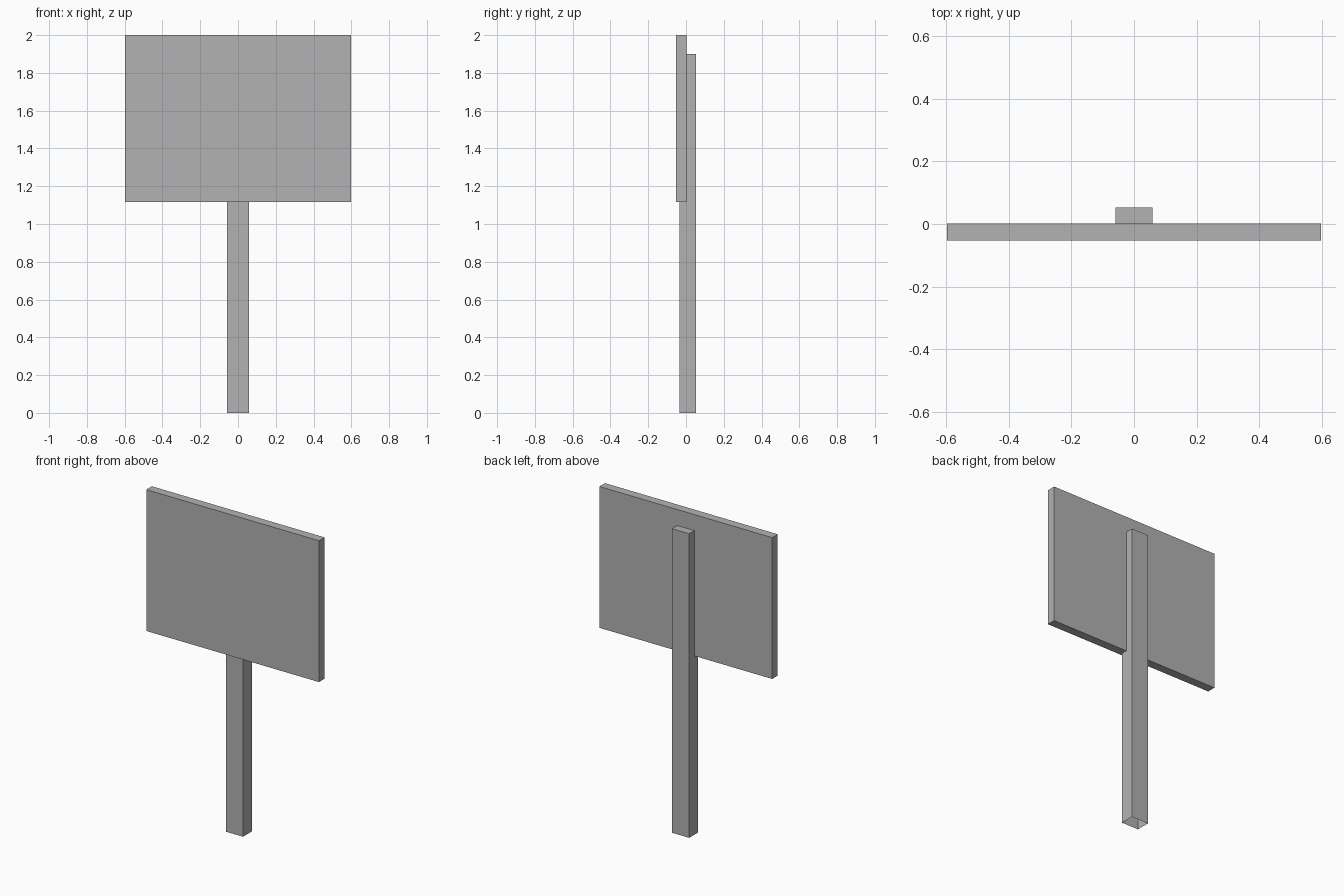
import bpy
import bmesh
from mathutils import Vector

default = bpy.data.objects.get("Cube")
if default:
    bpy.data.objects.remove(default, do_unlink=True)

# Single plain grey
grey = bpy.data.materials.new("plain_grey")
grey.use_nodes = True
colour = (0.448, 0.448, 0.448, 1.0)
grey.diffuse_color = colour
grey.node_tree.nodes["Principled BSDF"].inputs["Base Color"].default_value = colour


def box(name, low, high, open_bottom=False):
    """Flat-shaded box between two corners, optionally without its underside."""
    low, high = Vector(low), Vector(high)
    bm = bmesh.new()
    bmesh.ops.create_cube(bm, size=1)
    bmesh.ops.scale(bm, vec=high - low, verts=bm.verts)
    bmesh.ops.translate(bm, vec=(low + high) / 2, verts=bm.verts)
    if open_bottom:
        bm.normal_update()
        under = [f for f in bm.faces if f.normal.z < -0.5]
        bmesh.ops.delete(bm, geom=under, context='FACES')
    mesh = bpy.data.meshes.new(name)
    bm.to_mesh(mesh)
    bm.free()
    mesh.materials.append(grey)
    obj = bpy.data.objects.new(name, mesh)
    bpy.context.collection.objects.link(obj)
    return obj


# Wide board at the front
box("sign_board", (-0.597, -0.053, 1.117), (0.597, 0.002, 2.0))

# Post set partly into the back of the board, hollow at the foot
box("post", (-0.059, -0.035, 0.0), (0.059, 0.053, 1.9), open_bottom=True)
